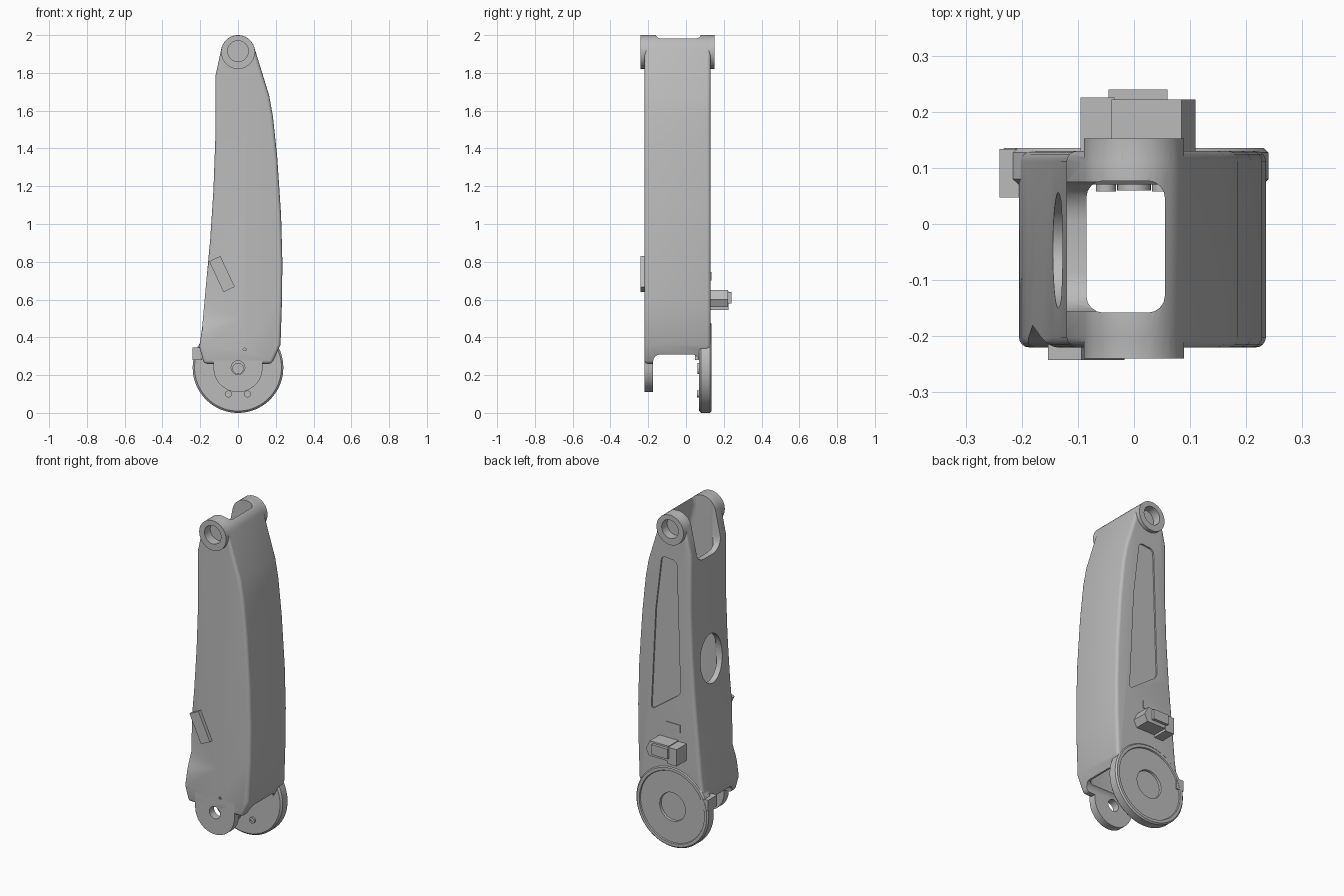
import bpy, bmesh, math
from mathutils import Matrix, Vector

cube = bpy.data.objects.get("Cube")
if cube:
    bpy.data.objects.remove(cube, do_unlink=True)

grey = bpy.data.materials.new("cast grey")
grey.use_nodes = True
tone = (0.5, 0.5, 0.5, 1)
grey.diffuse_color = tone
grey.node_tree.nodes["Principled BSDF"].inputs["Base Color"].default_value = tone


def finish(name, bm):
    bmesh.ops.recalc_face_normals(bm, faces=bm.faces[:])
    mesh = bpy.data.meshes.new(name)
    bm.to_mesh(mesh)
    bm.free()
    mesh.materials.append(grey)
    obj = bpy.data.objects.new(name, mesh)
    bpy.context.collection.objects.link(obj)
    return obj


def sharp(e):
    return e.calc_face_angle(0) > 1.0


def along_y(e):
    d = e.verts[1].co - e.verts[0].co
    return abs(d.normalized().y) > 0.9 and e.calc_face_angle(0) > 0.4


def prism(name, outline, y0, y1, radius=0, pick=sharp, segments=4):
    """Extrude an x-z outline from y0 to y1 and round the picked edges."""
    bm = bmesh.new()
    face = bm.faces.new([bm.verts.new((x, y0, z)) for x, z in outline])
    out = bmesh.ops.extrude_face_region(bm, geom=[face])
    moved = [v for v in out["geom"] if isinstance(v, bmesh.types.BMVert)]
    bmesh.ops.translate(bm, verts=moved, vec=(0, y1 - y0, 0))
    bmesh.ops.recalc_face_normals(bm, faces=bm.faces[:])
    if radius:
        bmesh.ops.bevel(bm, geom=[e for e in bm.edges if pick(e)], offset=radius,
                        offset_type='OFFSET', segments=segments, profile=0.5,
                        affect='EDGES', clamp_overlap=True)
    return finish(name, bm)


def box(name, x0, x1, y0, y1, z0, z1, radius=0):
    return prism(name, [(x0, z0), (x1, z0), (x1, z1), (x0, z1)], y0, y1, radius)


def lathe(name, x, z, profile, steps=64):
    """Turn (radius, y) points about an axis parallel to y."""
    bm = bmesh.new()
    verts = [bm.verts.new((r, y, 0)) for r, y in profile]
    edges = [bm.edges.new(p) for p in zip(verts, verts[1:])]
    bmesh.ops.spin(bm, geom=verts + edges, cent=(0, 0, 0), axis=(0, 1, 0),
                   angle=math.tau, steps=steps)
    bmesh.ops.remove_doubles(bm, verts=bm.verts[:], dist=0.0001)
    bmesh.ops.translate(bm, verts=bm.verts[:], vec=(x, 0, z))
    return finish(name, bm)


def rod(name, x, z, r, y0, y1, steps=48):
    return lathe(name, x, z, [(0, y0), (r, y0), (r, y1), (0, y1)], steps)


def combine(target, tool, operation='DIFFERENCE'):
    mod = target.modifiers.new("cut", 'BOOLEAN')
    mod.operation, mod.object, mod.solver = operation, tool, 'EXACT'
    with bpy.context.temp_override(object=target, active_object=target):
        bpy.ops.object.modifier_apply(modifier=mod.name)
    bpy.data.objects.remove(tool, do_unlink=True)


EAR_Z, HUB_Z = 1.91, 0.24

# Main housing: tapering side profile with a round head
head = [(0.09 * math.cos(a), EAR_Z + 0.09 * math.sin(a))
        for a in [math.radians(15 + 10 * i) for i in range(16)]]
left = [(-0.12, 1.78), (-0.12, 1.45), (-0.13, 1.18), (-0.147, 0.92),
        (-0.172, 0.65), (-0.19, 0.45), (-0.205, 0.35), (-0.18, 0.26)]
right = [(0.18, 0.26), (0.225, 0.36), (0.233, 0.6), (0.235, 0.8),
         (0.228, 1.05), (0.208, 1.35), (0.185, 1.57), (0.165, 1.68)]
housing = prism("housing", head + left + right, -0.22, 0.13, 0.018)

# Raised bosses on the two ears
for y0, y1 in ((-0.24, -0.18), (0.09, 0.152)):
    combine(housing, rod("boss", 0, EAR_Z, 0.0895, y0, y1), 'UNION')

# Hollow interior, open at the top and bottom
cavity = [(-0.085, 2.2), (0.055, 2.2), (0.055, 1.93), (0.125, 1.66), (0.165, 1.4),
          (0.197, 0.9), (0.19, 0.1), (-0.165, 0.1), (-0.155, 0.45), (-0.115, 0.9),
          (-0.085, 1.4)]
combine(housing, prism("cavity", cavity, -0.158, 0.077, 0.03,
                       lambda e: e.calc_face_angle(0) > 1.2))

# Fork opening at the head and the gap between the lower cheeks
combine(housing, box("fork", -0.4, 0.0, -0.156, 0.075, 1.71, 2.4, 0.07))
combine(housing, box("gap", -1, 1, -0.175, 0.07, -1, 0.31, 0.04))

# Blind pin sockets in the ears
for y0, y1 in ((-0.3, -0.185), (0.1, 0.2)):
    combine(housing, rod("socket", 0, 1.915, 0.055, y0, y1))

# Oval access window in the narrow side
window = rod("window", 0, 0, 1, -0.06, 0.06)
window.data.transform(Matrix.Translation((-0.13, -0.047, 1.1))
                      @ Matrix.Diagonal((0.103, 1, 0.145, 1)).to_4x4())
window.data.transform(Matrix.Translation((-0.13, -0.047, 1.1))
                      @ Matrix.Rotation(math.pi / 2, 4, 'Z')
                      @ Matrix.Translation((0.13, 0.047, -1.1)))
combine(housing, window)

# Shallow panel on the back face
panel = [(0.07, 1.73), (0.11, 1.4), (0.14, 0.79), (-0.055, 0.93), (-0.03, 1.72)]
combine(housing, prism("panel", panel, 0.121, 0.2, 0.025, along_y))

# Sloping dent low on the front face
bm = bmesh.new()
for co in ((-0.155, -0.225, 0.92), (0.045, -0.225, 0.5), (-0.22, -0.225, 0.38),
           (-0.21, -0.175, 0.56), (-0.3, -0.225, 0.6)):
    bm.verts.new(co)
bmesh.ops.convex_hull(bm, input=bm.verts[:])
combine(housing, finish("dent", bm))

# Seat for the hub disc, and the small screw hole above the front pivot
combine(housing, rod("seat", 0, HUB_Z, 0.238, 0.085, 0.3, 64))
combine(housing, rod("screw_hole", 0.035, 0.335, 0.008, -0.3, -0.21, 16))

# Front pivot cheek with a through hole
arc = [(0.13 * math.cos(a), HUB_Z + 0.13 * math.sin(a))
       for a in [math.pi + math.pi * i / 28 for i in range(29)]]
cheek = prism("front_pivot_cheek", arc + [(0.13, 0.33), (-0.13, 0.33)], -0.22, -0.175)
combine(cheek, rod("pivot_hole", 0, HUB_Z, 0.036, -0.3, -0.1))
combine(housing, rod("pivot_hole", 0, HUB_Z, 0.036, -0.3, -0.1))

# Rear hub disc with a raised rim and sunken centre
lathe("rear_hub_disc", 0, HUB_Z,
      [(0, 0.07), (0.23, 0.07), (0.24, 0.08), (0.24, 0.127), (0.232, 0.135),
       (0.215, 0.135), (0.212, 0.128), (0.085, 0.128), (0.083, 0.115), (0, 0.115)], 80)
rod("hub_stud", 0, 0.235, 0.03, 0.06, 0.075, 32)
for side in (-1, 1):
    lathe("hub_screw", side * 0.05, 0.1,
          [(0, 0.064), (0.008, 0.064), (0.008, 0.058), (0.018, 0.058), (0.018, 0.075)], 24)

# Stop block beside the hub
box("stop_block", -0.24, -0.19, 0.047, 0.134, 0.28, 0.345)

# Slanted connector on the front
connector = box("front_connector", -0.033, 0.033, -0.242, -0.175, -0.09, 0.09)
connector.data.transform(Matrix.Translation((-0.085, 0, 0.735))
                         @ Matrix.Rotation(math.radians(-25), 4, 'Y'))

# Rear plug: socket shell, core and side wing
box("plug_body", -0.095, -0.035, 0.12, 0.225, 0.545, 0.645)
box("plug_core", -0.045, 0.06, 0.12, 0.24, 0.58, 0.64)
prism("plug_wing", [(-0.04, 0.65), (0.085, 0.65), (0.11, 0.6), (0.09, 0.56), (-0.04, 0.56)],
      0.12, 0.222)
box("rear_plate", -0.055, 0.045, 0.129, 0.134, 0.7, 0.745)

# Smooth rounded surfaces, keep hard edges crisp
for obj in bpy.context.collection.objects:
    obj.select_set(obj.type == 'MESH' and grey.name in obj.data.materials)
bpy.context.view_layer.objects.active = housing
bpy.ops.object.shade_smooth_by_angle(angle=math.radians(32))
